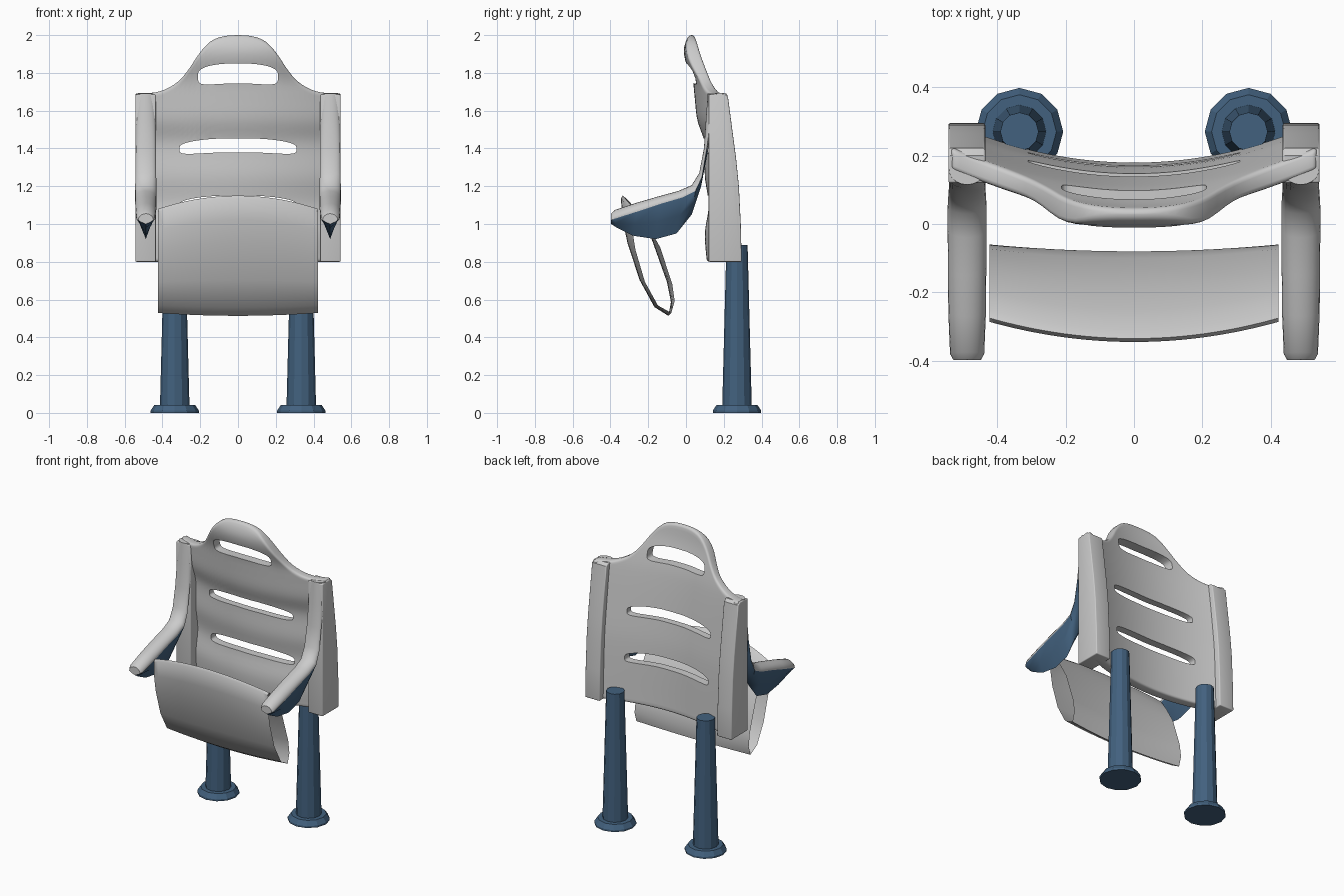
import bpy, bmesh, math

if "Cube" in bpy.data.objects:
    bpy.data.objects.remove(bpy.data.objects["Cube"], do_unlink=True)


def material(name, rgb):
    m = bpy.data.materials.new(name)
    m.use_nodes = True
    m.diffuse_color = (*rgb, 1)
    bsdf = next(n for n in m.node_tree.nodes if n.type == 'BSDF_PRINCIPLED')
    bsdf.inputs["Base Color"].default_value = (*rgb, 1)
    return m


GREY = material("light grey plastic", (0.6, 0.6, 0.6))
BLUE = material("slate blue", (0.055, 0.12, 0.21))


def smooth(obj, angle=35):
    bpy.ops.object.select_all(action='DESELECT')
    obj.select_set(True)
    bpy.context.view_layer.objects.active = obj
    bpy.ops.object.shade_smooth_by_angle(angle=math.radians(angle))


def loft(name, rings, mats, caps=True, rule=None):
    """Skin closed rings of points; rule(k) gives the material of strip k."""
    bm = bmesh.new()
    vs = [[bm.verts.new(p) for p in r] for r in rings]
    n = len(rings[0])
    for a, b in zip(vs, vs[1:]):
        for k in range(n):
            j = (k + 1) % n
            f = bm.faces.new((a[k], a[j], b[j], b[k]))
            f.material_index = rule(k) if rule else 0
    if caps:
        bm.faces.new(vs[0])
        bm.faces.new(vs[-1])
    bmesh.ops.recalc_face_normals(bm, faces=bm.faces)
    me = bpy.data.meshes.new(name)
    bm.to_mesh(me)
    bm.free()
    obj = bpy.data.objects.new(name, me)
    bpy.context.collection.objects.link(obj)
    for m in mats:
        me.materials.append(m)
    return obj


def apply_modifiers(obj):
    bpy.ops.object.select_all(action='DESELECT')
    obj.select_set(True)
    bpy.context.view_layer.objects.active = obj
    for m in list(obj.modifiers):
        bpy.ops.object.modifier_apply(modifier=m.name)


def bevel(obj, width):
    b = obj.modifiers.new("rounding", 'BEVEL')
    b.width, b.segments = width, 3
    b.limit_method, b.angle_limit = 'ANGLE', math.radians(50)


def curve(pts):
    """Smooth function through (t, value) points."""
    n = len(pts)
    slope = []
    for i in range(n):
        a, b = pts[max(i - 1, 0)], pts[min(i + 1, n - 1)]
        slope.append((b[1] - a[1]) / (b[0] - a[0]))

    def f(t):
        t = min(max(t, pts[0][0]), pts[-1][0])
        i = next(i for i in range(n - 1) if t <= pts[i + 1][0])
        (t0, v0), (t1, v1) = pts[i], pts[i + 1]
        h = t1 - t0
        s = (t - t0) / h
        return ((2*s**3 - 3*s*s + 1) * v0 + (s**3 - 2*s*s + s) * h * slope[i]
                + (3*s*s - 2*s**3) * v1 + (s**3 - s*s) * h * slope[i + 1])
    return f


# Backrest shell: bowed forward in the middle, arched into a carry handle
front = curve([(.8, .11), (.95, .1), (1.1, .12), (1.25, .1), (1.43, .098),
               (1.55, .06), (1.68, .045), (1.76, .035), (1.87, -.005), (1.94, -.01), (2, .015)])
rear = curve([(.8, .18), (1.2, .165), (1.4, .145), (1.68, .11), (1.8, .085), (1.9, .06), (2, .045)])
crest = curve([(0, 2), (.07, 1.995), (.14, 1.97), (.2, 1.91), (.26, 1.82),
               (.31, 1.76), (.38, 1.715), (.45, 1.695), (.54, 1.695)])
HALF, COLS, ROWS = .535, 44, 36
rings = []
for i in range(COLS + 1):
    x = HALF * (2 * i / COLS - 1)
    bow = .115 * (x / HALF) ** 2
    zs = [.8 + (crest(abs(x)) - .8) * r / ROWS for r in range(ROWS + 1)]
    rings.append([(x, front(z) + bow, z) for z in zs]
                 + [(x, rear(z) + bow, z) for z in reversed(zs)])
backrest = loft("backrest", rings, [GREY])
bevel(backrest, .014)

# Arched slots through the backrest
cutters = []
for z, w, h, arch in ((1.798, .212, .053, .02), (1.418, .31, .037, .022), (1.115, .31, .037, .022)):
    outline = []
    for k in range(40):
        a = math.tau * (k + .5) / 40
        c, s = math.cos(a), math.sin(a)
        c = math.copysign(abs(c) ** .5, c)
        s = math.copysign(abs(s) ** .5, s)
        outline.append((w * c, z + h * s - arch * c * c))
    cut = loft("slot_cutter", [[(x, y, zz) for x, zz in outline] for y in (-.3, .5)], [GREY])
    cut.hide_render = True
    cutters.append(cut)
    b = backrest.modifiers.new("slot", 'BOOLEAN')
    b.operation, b.object, b.solver = 'DIFFERENCE', cut, 'EXACT'
apply_modifiers(backrest)
for cut in cutters:
    bpy.data.objects.remove(cut, do_unlink=True)
smooth(backrest)

# Seat pan: open-ended lens profile, tipped down and bowed forward
pan = [(-.335, 1.15), (-.345, 1.135), (-.335, 1.02), (-.31, .9), (-.246, .704), (-.167, .56),
       (-.093, .514), (-.08, .587), (-.1, .69), (-.18, .915), (-.25, 1.04), (-.31, 1.13)]
rings = []
for i in range(25):
    u = i / 12 - 1
    ring = []
    for y, z in pan:
        t = (z - .514) / .636
        ring.append((.423 * u, y + u * u * (.015 + .045 * t), z + u * u * (.015 - .085 * t)))
    rings.append(ring)
smooth(loft("seat_pan", rings, [GREY], caps=False), 40)

# Armrest stations: top, seam and keel as (y, z), then half width
ARM = [((-.397, 1.055), (-.398, 1.02), (-.396, 1.0), .04),
       ((-.375, 1.075), (-.38, 1.027), (-.365, .98), .05),
       ((-.27, 1.11), (-.26, 1.065), (-.28, .938), .055),
       ((-.15, 1.145), (-.14, 1.105), (-.16, .92), .056),
       ((-.04, 1.175), (-.02, 1.14), (-.05, .95), .057),
       ((.03, 1.205), (.05, 1.175), (.03, 1.05), .057),
       ((.07, 1.27), (.085, 1.25), (.08, 1.2), .055),
       ((.095, 1.4), (.11, 1.4), (.115, 1.38), .053),
       ((.105, 1.55), (.13, 1.55), (.14, 1.55), .053),
       ((.115, 1.69), (.16, 1.69), (.17, 1.69), .053)]
ARC = 10
SIDE = [(.12, .8), (.12, 1.685), (.2, 1.69), (.222, 1.675), (.245, 1.5),
        (.265, 1.35), (.28, 1.2), (.29, 1.0), (.295, .8)]

for side, label in ((1, "left"), (-1, "right")):
    # Armrest: rounded grey pad above a tapering blue keel
    rings = []
    for top, seam, keel, w in ARM:
        ring = []
        for k in range(ARC + 1):
            a = math.pi * k / ARC
            s = math.sin(a)
            ring.append((side * .488 + w * math.cos(a),
                         *(seam[i] + (top[i] - seam[i]) * s for i in (0, 1))))
        for f, d in ((-.6, .5), (0, 1), (.6, .5)):
            ring.append((side * .488 + w * f, *(seam[i] + (keel[i] - seam[i]) * d for i in (0, 1))))
        rings.append(ring)
    arm = loft(label + "_armrest", rings, [GREY, BLUE], rule=lambda k: int(k >= ARC))
    for f in arm.data.polygons:
        if f.center.z > 1.42:
            f.material_index = 0
    smooth(arm, 45)

    # Side panel carrying the armrest
    panel = loft(label + "_side_panel",
                 [[(side * x, y, z) for y, z in SIDE] for x in (.435, .543)], [GREY])
    bevel(panel, .006)
    apply_modifiers(panel)
    smooth(panel)

    # Leg: tapered post on a flared foot
    rings = [[(side * .335 + r * math.cos(math.tau * k / 12),
               .27 + r * math.sin(math.tau * k / 12), z) for k in range(12)]
             for r, z in ((.128, 0), (.128, .012), (.108, .042), (.078, .042), (.056, .89))]
    smooth(loft(label + "_leg", rings, [BLUE]), 20)
